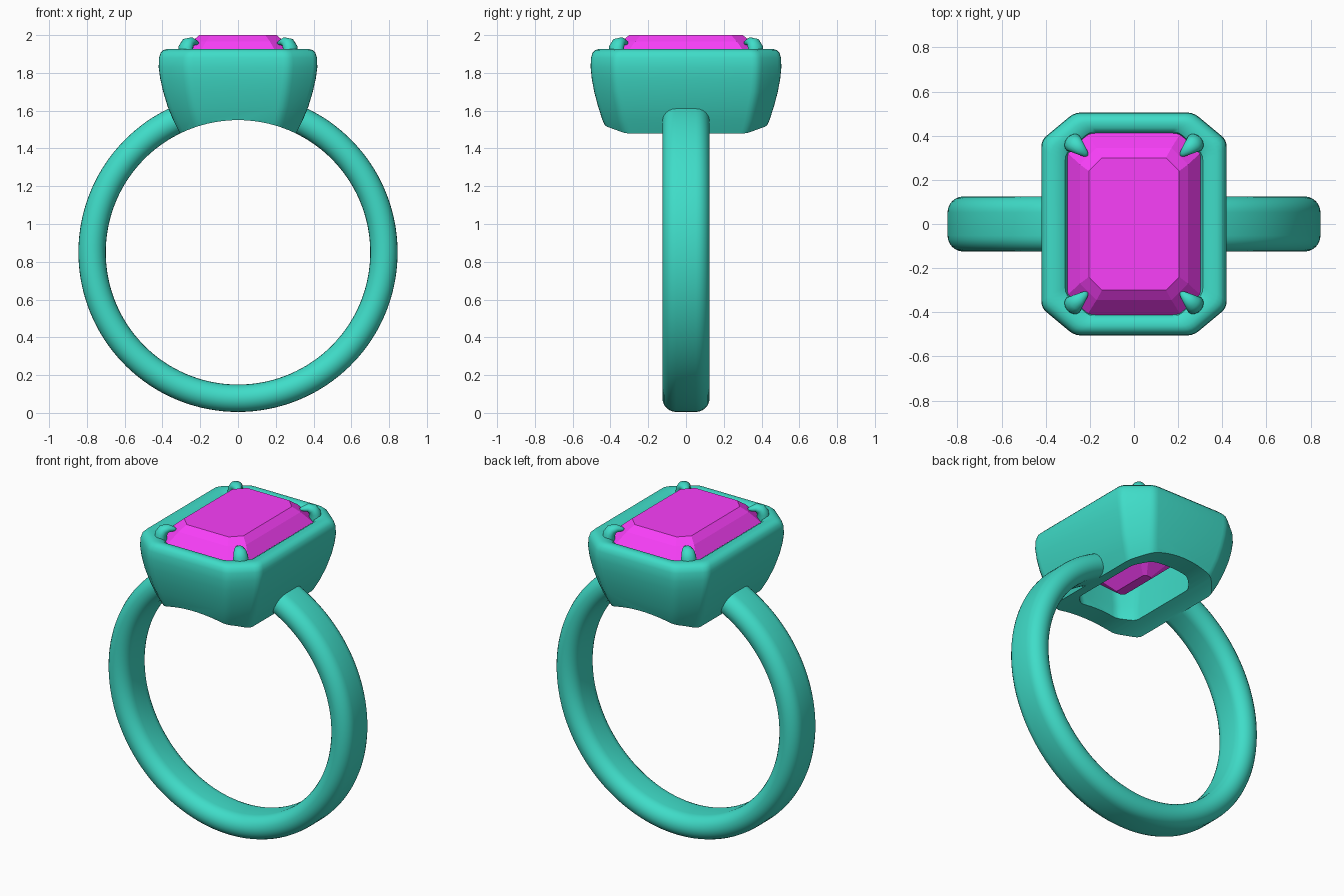
import bpy, bmesh, math
from mathutils import Vector

if "Cube" in bpy.data.objects:
    bpy.data.objects.remove(bpy.data.objects["Cube"])


def material(name, rgb):
    m = bpy.data.materials.new(name)
    m.diffuse_color = (*rgb, 1)
    m.use_nodes = True
    m.node_tree.nodes["Principled BSDF"].inputs["Base Color"].default_value = m.diffuse_color
    return m


METAL = material("green_metal", (0.05, 0.72, 0.58))
STONE = material("magenta_stone", (0.95, 0.05, 0.95))


def loft(name, rings, mat, close=False, smooth=None):
    """Skin a list of equal-length rings; cap the ends or join last to first."""
    bm = bmesh.new()
    vs = [[bm.verts.new(p) for p in r] for r in rings]
    n = len(vs[0])
    for i in range(len(vs) if close else len(vs) - 1):
        a, b = vs[i], vs[(i + 1) % len(vs)]
        for j in range(n):
            k = (j + 1) % n
            bm.faces.new((a[j], a[k], b[k], b[j]))
    if not close:
        bm.faces.new(vs[0])
        bm.faces.new(vs[-1])
    bmesh.ops.recalc_face_normals(bm, faces=bm.faces)
    me = bpy.data.meshes.new(name)
    bm.to_mesh(me)
    bm.free()
    ob = bpy.data.objects.new(name, me)
    bpy.context.collection.objects.link(ob)
    me.materials.append(mat)
    if smooth:
        shade(ob, smooth)
    return ob


def shade(ob, deg):
    bpy.ops.object.select_all(action='DESELECT')
    ob.select_set(True)
    bpy.context.view_layer.objects.active = ob
    bpy.ops.object.shade_smooth_by_angle(angle=math.radians(deg))


def octagon(hx, hy, cx, cy, z, r=0.0):
    """Rectangle with cut corners; r softens the eight corners."""
    q = [(hx, hy - cy), (hx - cx, hy)]
    pts = (q + [(-x, y) for x, y in q[::-1]] + [(-x, -y) for x, y in q]
           + [(x, -y) for x, y in q[::-1]])
    pts = [Vector((x, y, z)) for x, y in pts]
    if not r:
        return pts
    out = []
    for i, p in enumerate(pts):
        a = p + (pts[i - 1] - p).normalized() * r
        b = p + (pts[(i + 1) % 8] - p).normalized() * r
        out += [a * (1 - t) ** 2 + p * 2 * t * (1 - t) + b * t * t
                for t in (0, 1 / 3, 2 / 3, 1)]
    return out


CZ, R_IN, R_OUT, HALF_W = 0.85, 0.70, 0.845, 0.125

# Band: rounded section swept round the finger, ending inside the head walls
rad = (R_OUT - R_IN) / 2
section = []
for s in (1, -1):
    for i in range(13):
        a = math.pi * i / 12
        section.append((s * (HALF_W - rad + rad * math.sin(a)), s * rad * math.cos(a)))
rings = []
start, steps = math.radians(25), 120
for i in range(steps + 1):
    a = start + (2 * math.pi - 2 * start) * i / steps
    rings.append([((R_IN + rad + dr) * math.sin(a), y, CZ + (R_IN + rad + dr) * math.cos(a))
                  for y, dr in section])
loft("band", rings, METAL, smooth=40)

# Head: hollow octagonal bezel (outside going up, then inside going down)
profile = [
    (0.27, 0.37, 0.10, 0.09, 1.40), (0.313, 0.415, 0.11, 0.09, 1.49),
    (0.343, 0.442, 0.12, 0.10, 1.55), (0.372, 0.465, 0.13, 0.11, 1.62),
    (0.396, 0.486, 0.14, 0.115, 1.70), (0.412, 0.499, 0.147, 0.122, 1.77),
    (0.42, 0.505, 0.15, 0.125, 1.83), (0.418, 0.503, 0.15, 0.125, 1.88),
    (0.410, 0.495, 0.148, 0.123, 1.906), (0.395, 0.480, 0.143, 0.12, 1.921),
    (0.375, 0.462, 0.136, 0.115, 1.926), (0.335, 0.435, 0.12, 0.105, 1.922),
    (0.312, 0.418, 0.11, 0.10, 1.908), (0.300, 0.408, 0.10, 0.095, 1.88),
    (0.285, 0.392, 0.10, 0.09, 1.82), (0.22, 0.32, 0.08, 0.075, 1.62),
    (0.20, 0.30, 0.08, 0.075, 1.40)]
head = loft("head", [octagon(*p, r=0.03) for p in profile], METAL, close=True)

# Finger hole cut through the bottom of the head
bpy.ops.mesh.primitive_cylinder_add(vertices=160, radius=R_IN, depth=2,
                                    location=(0, 0, CZ), rotation=(math.pi / 2, 0, 0))
cutter = bpy.context.object
cutter.name = "finger_cutter"
cutter.hide_render = True
cut = head.modifiers.new("finger_hole", 'BOOLEAN')
cut.operation, cut.solver, cut.object = 'DIFFERENCE', 'EXACT', cutter
bpy.context.view_layer.objects.active = head
bpy.ops.object.modifier_apply(modifier=cut.name)
bpy.data.objects.remove(cutter)
shade(head, 32)

# Gem: flat-faceted emerald cut with stepped crown and pavilion
gem_steps = [(0.03, 0.13, 0.015, 0.015, 1.57), (0.15, 0.26, 0.05, 0.05, 1.68),
             (0.25, 0.36, 0.08, 0.08, 1.79), (0.302, 0.412, 0.09, 0.09, 1.87),
             (0.302, 0.412, 0.09, 0.09, 1.89), (0.245, 0.345, 0.075, 0.075, 1.965),
             (0.205, 0.30, 0.06, 0.06, 2.0)]
loft("gem", [octagon(*p) for p in gem_steps], STONE)

# Prongs: four tapering claws bent inward over the gem corners
path = [(0.01, 1.78, 0.044), (0.01, 1.90, 0.044), (0.008, 1.935, 0.044),
        (-0.008, 1.96, 0.038), (-0.035, 1.966, 0.028), (-0.065, 1.960, 0.016),
        (-0.082, 1.955, 0.004)]
tilt = [0, 0, 15, 45, 80, 95, 100]
for sx, sy, label in ((1, 1, "back_right"), (-1, 1, "back_left"),
                      (1, -1, "front_right"), (-1, -1, "front_left")):
    out = Vector((sx * 0.75, sy * 0.66, 0)).normalized()
    side = out.cross(Vector((0, 0, 1)))
    base = Vector((sx * 0.27, sy * 0.362, 0))
    rings = []
    for (d, z, r), t in zip(path, tilt):
        t = math.radians(t)
        u = out * math.cos(t) + Vector((0, 0, math.sin(t)))
        c = base + out * d + Vector((0, 0, z))
        rings.append([c + side * r * math.cos(k * math.pi / 8)
                      + u * r * 0.8 * math.sin(k * math.pi / 8) for k in range(16)])
    loft("prong_" + label, rings, METAL, smooth=60)
